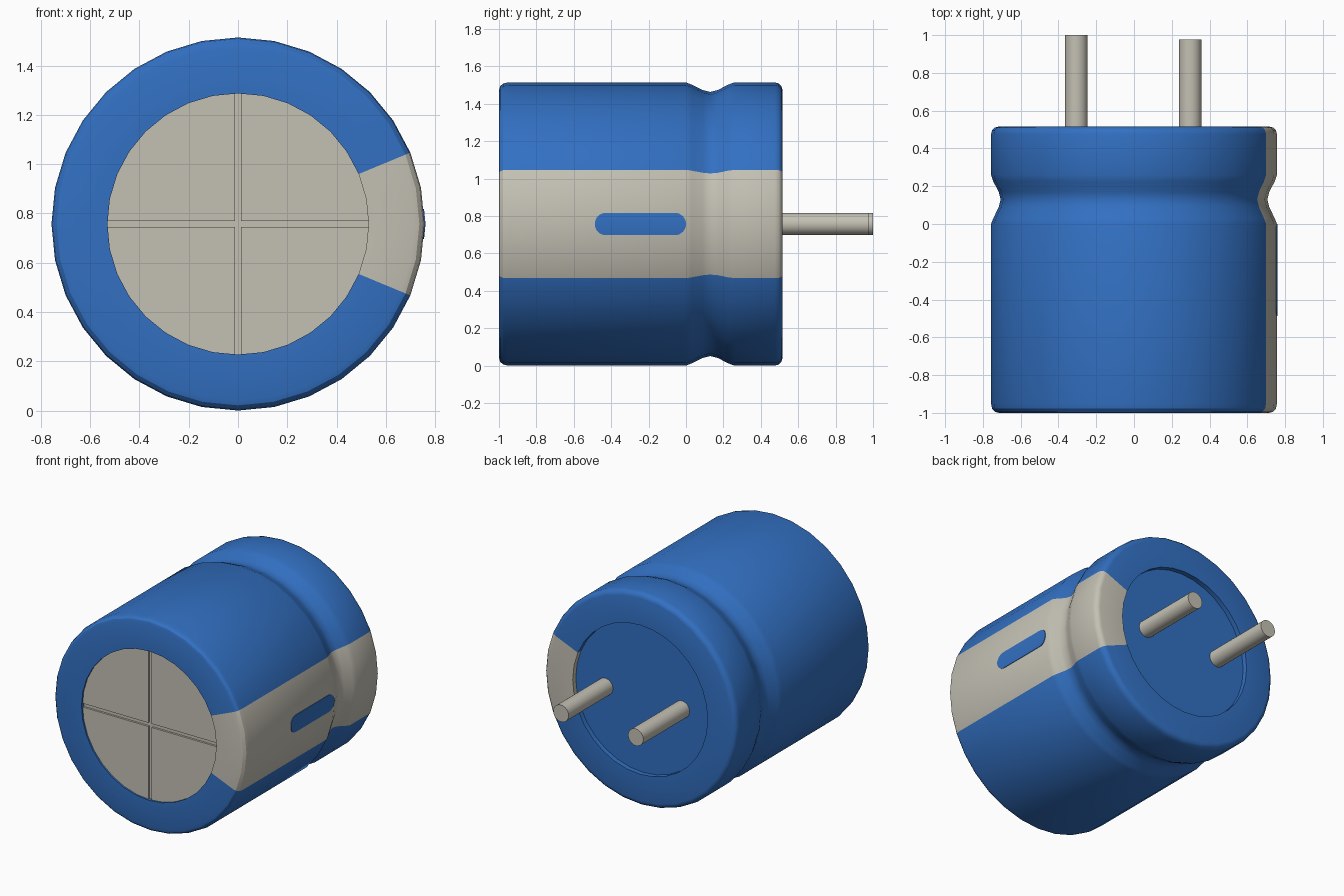
import bpy, bmesh, math
from mathutils import Matrix, Vector

cube = bpy.data.objects.get("Cube")
if cube:
    bpy.data.objects.remove(cube, do_unlink=True)

CZ = 0.757      # height of the can's axis
R = 0.757       # can radius
HOLE = 0.53     # radius of the openings in the sleeve ends
SEG = 32


def make_material(name, color):
    m = bpy.data.materials.new(name)
    m.use_nodes = True
    m.diffuse_color = color
    m.node_tree.nodes["Principled BSDF"].inputs["Base Color"].default_value = color
    return m


BLUE = make_material("sleeve blue", (0.032, 0.162, 0.54, 1))
GREY = make_material("warm grey", (0.55, 0.53, 0.455, 1))


def finish(name, bm, *mats):
    bmesh.ops.recalc_face_normals(bm, faces=bm.faces)
    mesh = bpy.data.meshes.new(name)
    bm.to_mesh(mesh)
    bm.free()
    for m in mats:
        mesh.materials.append(m)
    ob = bpy.data.objects.new(name, mesh)
    bpy.context.collection.objects.link(ob)
    bpy.ops.object.select_all(action='DESELECT')
    ob.select_set(True)
    bpy.context.view_layer.objects.active = ob
    bpy.ops.object.shade_smooth_by_angle(angle=math.radians(30))
    return ob


def rod(name, x, r, y0, y1, mat, sides):
    """Cylinder lying along y."""
    bm = bmesh.new()
    place = Matrix.Translation((x, (y0 + y1) / 2, CZ)) @ Matrix.Rotation(math.pi / 2, 4, 'X')
    bmesh.ops.create_cone(bm, cap_ends=True, segments=sides, radius1=r, radius2=r,
                          depth=y1 - y0, matrix=place)
    return finish(name, bm, mat)


# Sleeve: closed (radius, y) profile revolved about the y axis
profile = [(HOLE, -0.96), (HOLE, -1.0), (0.715, -1.0), (0.736, -0.994),
           (0.751, -0.978), (R, -0.95), (R, 0.0), (0.745, 0.03), (0.716, 0.09),
           (0.706, 0.13), (0.716, 0.17), (0.745, 0.225), (R, 0.26), (R, 0.475),
           (0.751, 0.497), (0.738, 0.51), (0.72, 0.515), (HOLE, 0.515), (HOLE, 0.46)]
bm = bmesh.new()
rings = []
for i in range(SEG):
    a = 2 * math.pi * i / SEG
    rings.append([bm.verts.new((r * math.cos(a), y, CZ + r * math.sin(a)))
                  for r, y in profile])
n = len(profile)
for i in range(SEG):
    p, q = rings[i], rings[(i + 1) % SEG]
    for j in range(n):
        k = (j + 1) % n
        f = bm.faces.new((p[j], p[k], q[k], q[j]))
        # grey polarity stripe within 22.5 degrees of +x
        f.material_index = 1 if i in (0, 1, SEG - 1, SEG - 2) else 0
finish("sleeve", bm, BLUE, GREY)

# Minus mark: thin rounded plate following the stripe's facets
bm = bmesh.new()
half, y0, y1 = 0.06, -0.488, 0.0
slope = math.tan(math.pi / SEG)
stations = []
for i in range(9):
    t = math.pi / 2 * i / 8
    stations.append((y0 + half * (1 - math.cos(t)), half * math.sin(t)))
stations += [(y0 + y1 - y, h) for y, h in reversed(stations)]
columns = [[bm.verts.new((R + 0.004 - abs(z) * slope, y, CZ + z)) for z in (-h, 0, h)]
           for y, h in stations]
for c, d in zip(columns, columns[1:]):
    for j in (0, 1):
        bm.faces.new((c[j], d[j], d[j + 1], c[j + 1]))
bmesh.ops.remove_doubles(bm, verts=bm.verts, dist=1e-5)
bmesh.ops.recalc_face_normals(bm, faces=bm.faces)
ret = bmesh.ops.extrude_face_region(bm, geom=bm.faces[:])
bmesh.ops.translate(bm, vec=(-0.007, 0, 0),
                    verts=[v for v in ret["geom"] if isinstance(v, bmesh.types.BMVert)])
finish("minus_mark", bm, BLUE)

# Front cap: backing disc and four quarter plates with a cross of vent grooves between
rod("front_cap_backing", 0, HOLE + 0.002, -0.974, -0.94, GREY, 64)
gap = 0.013
bm = bmesh.new()
start = math.asin(gap / HOLE)
for sx in (-1, 1):
    for sz in (-1, 1):
        pts = [(gap, gap)]
        for i in range(17):
            a = start + (math.pi / 2 - 2 * start) * i / 16
            pts.append((HOLE * math.cos(a), HOLE * math.sin(a)))
        face = bm.faces.new([bm.verts.new((sx * x, -0.988, CZ + sz * z)) for x, z in pts])
        ret = bmesh.ops.extrude_face_region(bm, geom=[face])
        bmesh.ops.translate(bm, vec=(0, 0.016, 0),
                            verts=[v for v in ret["geom"] if isinstance(v, bmesh.types.BMVert)])
finish("front_cap_quarters", bm, GREY)

# Recessed seal at the back, with a long and a short lead
rod("back_seal", 0, HOLE + 0.002, 0.43, 0.48, BLUE, 64)
rod("long_lead", -0.305, 0.06, 0.46, 1.0, GREY, 24)
rod("short_lead", 0.298, 0.06, 0.46, 0.978, GREY, 24)
